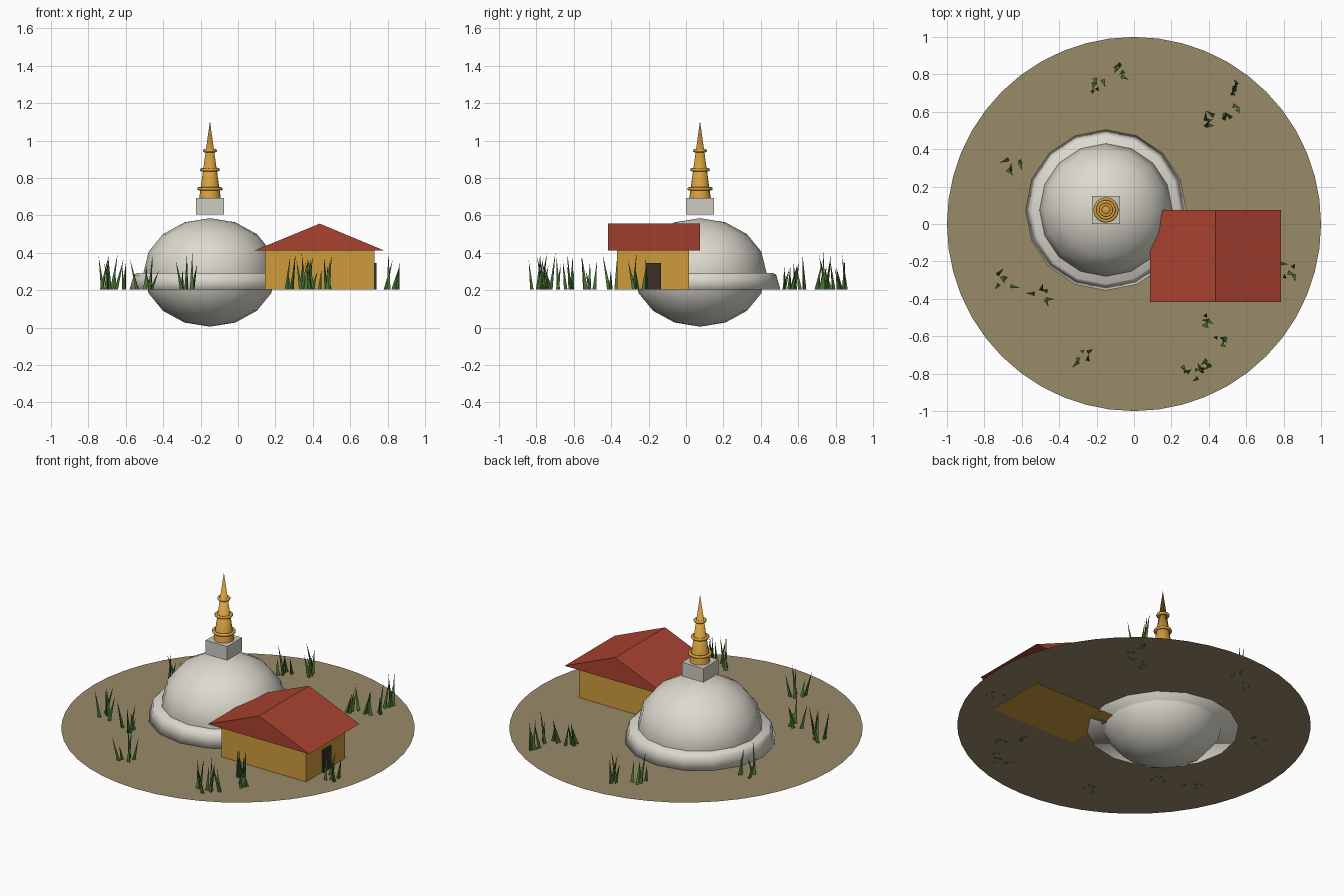
import bpy, bmesh, math, random
from mathutils import Vector

cube = bpy.data.objects.get("Cube")
if cube:
    bpy.data.objects.remove(cube, do_unlink=True)

random.seed(4)
GROUND = 0.205
BASE = GROUND - 0.002
DOME_X, DOME_Y = -0.15, 0.075


def material(name, rgb):
    mat = bpy.data.materials.new(name)
    mat.use_nodes = True
    mat.diffuse_color = (*rgb, 1)
    mat.node_tree.nodes["Principled BSDF"].inputs["Base Color"].default_value = (*rgb, 1)
    return mat


earth = material("dry earth", (0.32, 0.26, 0.14))
plaster = material("white plaster", (0.72, 0.70, 0.62))
stone = material("pale stone", (0.61, 0.60, 0.54))
gold = material("gold", (0.68, 0.35, 0.05))
ochre = material("ochre wall", (0.62, 0.33, 0.045))
red = material("red roof", (0.40, 0.055, 0.03))
wood = material("dark wood", (0.045, 0.03, 0.02))
green = material("grass green", (0.07, 0.17, 0.035))


def add(name, bm, mat, smooth=False):
    bmesh.ops.recalc_face_normals(bm, faces=bm.faces)
    mesh = bpy.data.meshes.new(name)
    bm.to_mesh(mesh)
    bm.free()
    for poly in mesh.polygons:
        poly.use_smooth = smooth
    mesh.materials.append(mat)
    obj = bpy.data.objects.new(name, mesh)
    bpy.context.collection.objects.link(obj)
    return obj


def box(name, low, high, mat):
    bm = bmesh.new()
    bmesh.ops.create_cube(bm, size=1)
    for v in bm.verts:
        v.co = [l + (c + 0.5) * (h - l) for c, l, h in zip(v.co, low, high)]
    return add(name, bm, mat)


def lathe(name, profile, sides, mat, closed=False):
    """Turn (radius, height) points around the dome axis."""
    bm = bmesh.new()
    rings = []
    for r, z in profile:
        rings.append([bm.verts.new((DOME_X + r * math.cos(a), DOME_Y + r * math.sin(a), z))
                      for a in (math.tau * i / sides for i in range(sides))])
    pairs = list(zip(rings, rings[1:]))
    if closed:
        pairs.append((rings[-1], rings[0]))
    else:
        bm.faces.new(rings[0])
        bm.faces.new(rings[-1])
    for lower, upper in pairs:
        for i in range(sides):
            j = (i + 1) % sides
            bm.faces.new((lower[i], lower[j], upper[j], upper[i]))
    return add(name, bm, mat, True)


# Ground sheet
bm = bmesh.new()
bmesh.ops.create_circle(bm, cap_ends=True, segments=48, radius=1)
bmesh.ops.translate(bm, verts=bm.verts, vec=(0, 0, GROUND))
add("ground", bm, earth)

# Dome with its sloping plinth
bm = bmesh.new()
bmesh.ops.create_uvsphere(bm, u_segments=16, v_segments=8, radius=1)
bmesh.ops.scale(bm, verts=bm.verts, vec=(0.355, 0.355, 0.29))
bmesh.ops.translate(bm, verts=bm.verts, vec=(DOME_X, DOME_Y, 0.295))
add("dome", bm, plaster, True)
lathe("dome_plinth", [(0.43, BASE), (0.408, 0.28), (0.395, 0.292)], 16, plaster)

# Square block and ringed spire
half = 0.074
box("spire_block", (DOME_X - half, DOME_Y - half, 0.605),
    (DOME_X + half, DOME_Y + half, 0.692), stone)
bm = bmesh.new()
bmesh.ops.create_cone(bm, cap_ends=True, segments=16, radius1=0.058, radius2=0, depth=0.415)
bmesh.ops.translate(bm, verts=bm.verts, vec=(DOME_X, DOME_Y, 0.8975))
spire = add("spire", bm, gold, True)
spire.data.set_sharp_from_angle(angle=math.radians(40))
for i in range(3):
    radius, height, tube = 0.059 - 0.015 * i, 0.742 + 0.102 * i, 0.009
    section = [(radius + tube * math.cos(a), height + tube * math.sin(a))
               for a in (math.tau * k / 8 for k in range(8))]
    lathe("spire_ring", section, 16, gold, closed=True)

# House
box("house_walls", (0.145, -0.37, BASE), (0.73, 0.015, 0.412), ochre)
box("house_door", (0.725, -0.215, GROUND), (0.74, -0.135, 0.345), wood)

# Gabled roof as an extruded triangle
bm = bmesh.new()
front = [bm.verts.new((x, -0.418, z)) for x, z in ((0.085, 0.411), (0.785, 0.411), (0.437, 0.556))]
gable = bm.faces.new(front)
out = bmesh.ops.extrude_face_region(bm, geom=[gable], use_keep_orig=True)
bmesh.ops.translate(bm, verts=[v for v in out["geom"] if isinstance(v, bmesh.types.BMVert)],
                    vec=(0, 0.493, 0))
add("house_roof", bm, red)

# Grass clumps of leaning three-sided blades
clumps = [(-0.20, 0.74), (-0.06, 0.82), (0.56, 0.73), (0.52, 0.60), (0.42, 0.56),
          (-0.64, 0.31), (-0.69, -0.30), (-0.50, -0.38), (-0.27, -0.71),
          (0.41, -0.52), (0.45, -0.62), (0.30, -0.80), (0.37, -0.75), (0.82, -0.25)]
for cx, cy in clumps:
    bm = bmesh.new()
    for _ in range(5):
        root = Vector((cx + random.uniform(-0.04, 0.04), cy + random.uniform(-0.04, 0.04), GROUND - 0.001))
        turn = random.uniform(0, math.tau)
        lean = random.uniform(0.01, 0.045)
        tip = bm.verts.new(root + Vector((lean * math.cos(turn), lean * math.sin(turn),
                                          random.uniform(0.1, 0.2))))
        foot = [bm.verts.new(root + 0.012 * Vector((math.cos(turn + a), math.sin(turn + a), 0)))
                for a in (math.tau * k / 3 for k in range(3))]
        bm.faces.new(foot)
        for k in range(3):
            bm.faces.new((foot[k], foot[(k + 1) % 3], tip))
    add("grass_clump", bm, green)
